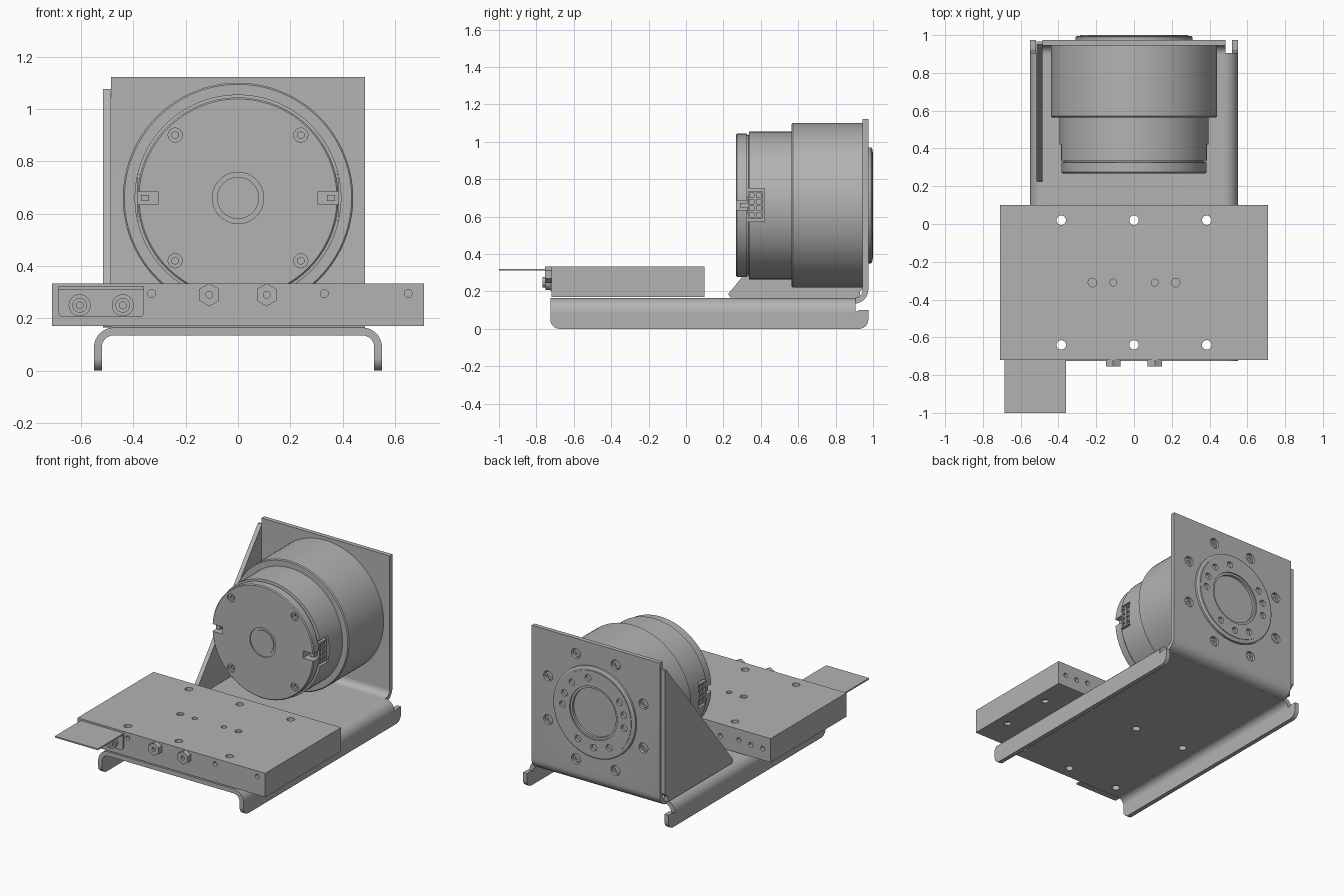
import bpy, bmesh, math
from mathutils import Matrix, Vector

if "Cube" in bpy.data.objects:
    bpy.data.objects.remove(bpy.data.objects["Cube"])

GREY = (0.45, 0.45, 0.45, 1)
grey = bpy.data.materials.new("plain_grey")
grey.use_nodes = True
grey.diffuse_color = GREY
grey.node_tree.nodes["Principled BSDF"].inputs["Base Color"].default_value = GREY

AXIS = {"x": Vector((1, 0, 0)), "y": Vector((0, 1, 0)), "z": Vector((0, 0, 1))}
AZ = 0.66  # height of the motor axis


def finish(name, bm):
    bmesh.ops.recalc_face_normals(bm, faces=bm.faces)
    me = bpy.data.meshes.new(name)
    bm.to_mesh(me)
    bm.free()
    me.materials.append(grey)
    ob = bpy.data.objects.new(name, me)
    bpy.context.collection.objects.link(ob)
    return ob


def add_box(bm, lo, hi):
    lo, hi = Vector(lo), Vector(hi)
    m = Matrix.Translation((lo + hi) / 2) @ Matrix.Diagonal((*(hi - lo), 1))
    bmesh.ops.create_cube(bm, size=1, matrix=m)


def add_cyl(bm, centre, r, depth, axis="y", n=24, r2=None):
    rot = AXIS["z"].rotation_difference(AXIS[axis]).to_matrix().to_4x4()
    bmesh.ops.create_cone(bm, cap_ends=True, segments=n, radius1=r,
                          radius2=r if r2 is None else r2, depth=depth,
                          matrix=Matrix.Translation(centre) @ rot)


def boxes(name, spans):
    bm = bmesh.new()
    for lo, hi in spans:
        add_box(bm, lo, hi)
    return finish(name, bm)


def cyls(name, centres, r, depth, axis="y", n=24):
    bm = bmesh.new()
    for c in centres:
        add_cyl(bm, c, r, depth, axis, n)
    return finish(name, bm)


def prism(name, pts, axis, spans):
    """Extrude a flat outline along x (outline in y, z) or y (outline in x, z)."""
    bm = bmesh.new()
    for lo, hi in spans:
        ends = [[bm.verts.new((t, a, b) if axis == "x" else (a, t, b))
                 for a, b in pts] for t in (lo, hi)]
        bm.faces.new(ends[0])
        bm.faces.new(ends[1][::-1])
        for i in range(len(pts)):
            j = (i + 1) % len(pts)
            bm.faces.new((ends[0][i], ends[0][j], ends[1][j], ends[1][i]))
    return finish(name, bm)


def lathe(name, profile, n=96):
    """Turn (radius, y) points around the motor axis."""
    bm = bmesh.new()
    rings = []
    for r, y in profile:
        k = n if r > 0 else 1
        rings.append([bm.verts.new((r * math.cos(math.tau * i / n), y,
                                    AZ + r * math.sin(math.tau * i / n))) for i in range(k)])
    for a, b in zip(rings, rings[1:]):
        for i in range(n):
            vs = [a[i % len(a)], a[(i + 1) % len(a)], b[(i + 1) % len(b)], b[i % len(b)]]
            bm.faces.new(list(dict.fromkeys(vs)))
    return finish(name, bm)


def arc(cx, cy, r, a0, a1, n=8):
    angles = [math.radians(a0 + (a1 - a0) * i / n) for i in range(n + 1)]
    return [(cx + r * math.cos(a), cy + r * math.sin(a)) for a in angles]


def cut(ob, *cutters):
    for c in cutters:
        c.hide_render = True
        mod = ob.modifiers.new("cut", "BOOLEAN")
        mod.operation, mod.solver, mod.object = "DIFFERENCE", "EXACT", c
        graph = bpy.context.evaluated_depsgraph_get()
        me = bpy.data.meshes.new_from_object(ob.evaluated_get(graph))
        ob.modifiers.clear()
        ob.data = me
        bpy.data.objects.remove(c)


def ring(r, angles, y):
    return [(r * math.cos(math.radians(a)), y, AZ + r * math.sin(math.radians(a)))
            for a in angles]


MOUNTS = [(x, y, 0.2) for x in (-0.385, 0, 0.385) for y in (-0.64, 0.02)]

# Bent sheet base: flat floor with rounded shoulders running into the legs
half = [(0.52, 0.09), (0.55, 0.09)] + arc(0.475, 0.09, 0.075, 0, 90)
inner = arc(0.475, 0.09, 0.045, 90, 0)
outline = half[1:] + [(-x, z) for x, z in half[:0:-1]] + \
    [(-x, z) for x, z in inner[::-1]] + inner
base = prism("base_channel", outline, "y", [(-0.725, 0.905)])
cut(base, cyls("cutter", MOUNTS, 0.025, 0.5, "z"))

# Legs with rounded lower corners and a hooked rear end
leg = arc(-0.675, 0.05, 0.05, 180, 270) + arc(0.925, 0.05, 0.05, 270, 360) + \
    [(0.975, 0.1), (0.925, 0.1), (0.905, 0.09), (-0.725, 0.09)]
prism("legs", leg, "x", [(-0.55, -0.52), (0.52, 0.55)])

# Upright plate, bent up from the floor
upright = [(0.88, 0.135)] + arc(0.9, 0.21, 0.075, 270, 360) + [(0.975, 1.123), (0.945, 1.123)] + \
    arc(0.9, 0.21, 0.045, 360, 270) + [(0.88, 0.165)]
plate = prism("upright_plate", upright, "x", [(-0.485, 0.485)])
EIGHT = [22.5 + 45 * i for i in range(8)]
cut(plate, cyls("cutter", ring(0.39, EIGHT, 0.975), 0.034, 0.04))
heads = cyls("plate_screws", ring(0.39, EIGHT, 0.9575), 0.027, 0.012)
cut(heads, cyls("cutter", ring(0.39, EIGHT, 0.965), 0.014, 0.016, n=6))

# Triangular side gusset folded from the upright
gusset = [(0.225, 0.185), (0.24, 0.165), (0.93, 0.165), (0.93, 0.2), (0.965, 0.23),
          (0.965, 1.077), (0.95, 1.077)]
prism("side_gusset", gusset, "x", [(-0.515, -0.485)])

# Motor body
motor = lathe("motor_body", [
    (0, 0.27), (0.08, 0.27), (0.08, 0.276), (0.098, 0.276), (0.098, 0.268),
    (0.378, 0.268), (0.384, 0.274), (0.384, 0.325), (0.376, 0.327), (0.376, 0.335),
    (0.395, 0.337), (0.395, 0.565), (0.434, 0.565), (0.44, 0.571), (0.44, 0.945), (0, 0.945)])
FOUR = [(x, 0.268, AZ + z) for x in (-0.24, 0.24) for z in (-0.24, 0.24)]
cut(motor,
    cyls("cutter", FOUR, 0.027, 0.024),
    cyls("cutter", FOUR, 0.014, 0.05, n=6),
    boxes("cutter", [((s * 0.355 - 0.05, 0.25, 0.635), (s * 0.355 + 0.05, 0.33, 0.685))
                     for s in (-1, 1)]),
    boxes("cutter", [((s * 0.39 - 0.025, 0.329, 0.575), (s * 0.39 + 0.025, 0.42, 0.75))
                     for s in (-1, 1)]))

# Side sockets with two columns of pin openings, and the latch in each notch
sockets = boxes("side_sockets", [((s * 0.37 - 0.015, 0.331, 0.59), (s * 0.37 + 0.015, 0.41, 0.735))
                                 for s in (-1, 1)])
cut(sockets, boxes("cutter", [
    ((s * 0.385 - 0.012, y - 0.012, z - 0.012), (s * 0.385 + 0.012, y + 0.012, z + 0.012))
    for s in (-1, 1) for y in (0.352, 0.39) for z in (0.611, 0.645, 0.679, 0.713)]))
boxes("socket_latches", [((s * 0.355 - 0.015, 0.29, 0.648), (s * 0.355 + 0.015, 0.332, 0.672))
                         for s in (-1, 1)])

# Output flange behind the upright
flange = lathe("output_flange", [
    (0, 0.975), (0.165, 0.975), (0.165, 0.992), (0.18, 0.992), (0.18, 1.0), (0.285, 1.0),
    (0.285, 0.996), (0.3, 0.996), (0.31, 0.99), (0.31, 0.965), (0, 0.965)])
BOLTS = [c + d for c in (90, 180, 270) for d in (-30, 0, 30)]
BOLTS = [-90, -60, -120, 80, 46, 147, 168, 190, 0, 20]
cut(flange, cyls("cutter", ring(0.235, BOLTS, 1.0), 0.022, 0.04))

# Controller box with mounting, top, front, rear and underside holes
box = boxes("controller_box", [((-0.71, -0.72, 0.17), (0.71, 0.1, 0.333))])
rear = [(s * x, 0.1, z) for s in (-1, 1)
        for x, z in ((0.33, 0.25), (0.47, 0.26), (0.56, 0.25), (0.65, 0.25))]
cut(box,
    cyls("cutter", MOUNTS, 0.025, 0.5, "z"),
    cyls("cutter", [(x, -0.31, 0.333) for x in (-0.22, 0.22)], 0.023, 0.03, "z"),
    cyls("cutter", [(x, -0.31, 0.333) for x in (-0.11, 0.11)], 0.018, 0.03, "z"),
    cyls("cutter", [(x, -0.72, 0.295) for x in (-0.33, 0.33, 0.65)], 0.015, 0.05),
    cyls("cutter", rear, 0.016, 0.05),
    cyls("cutter", [(x, y, 0.17) for x in (-0.63, 0.63) for y in (-0.5, -0.13)],
         0.022, 0.04, "z"))

# Hexagonal front sockets
SOCKETS = [(x, -0.735, 0.29) for x in (-0.11, 0.11)]
hexes = cyls("hex_sockets", SOCKETS, 0.044, 0.04, n=6)
cut(hexes, cyls("cutter", [(x, -0.755, z) for x, y, z in SOCKETS], 0.013, 0.03))
cyls("socket_collars", [(x, -0.745, z) for x, y, z in SOCKETS], 0.03, 0.03).data.clear_geometry()

# Terminal panel, its flat cover and two screws
panel = arc(-0.67, 0.22, 0.015, 180, 270, 4) + arc(-0.375, 0.22, 0.015, 270, 360, 4) + \
    [(-0.36, 0.32), (-0.685, 0.32)]
prism("terminal_panel", panel, "y", [(-0.728, -0.715)])
boxes("terminal_cover", [((-0.685, -1.0, 0.311), (-0.36, -0.72, 0.321))])
TERMS = [(x, -0.74, 0.25) for x in (-0.605, -0.44)]
cyls("terminal_washers", TERMS, 0.042, 0.024)
screws = cyls("terminal_screws", [(x, -0.755, z) for x, y, z in TERMS], 0.028, 0.025)
cut(screws, cyls("cutter", [(x, -0.767, z) for x, y, z in TERMS], 0.014, 0.02, n=6))

# Smooth the turned parts and keep the edges sharp
for ob in bpy.context.scene.objects:
    ob.select_set(ob.type == "MESH")
bpy.context.view_layer.objects.active = motor
bpy.ops.object.shade_smooth_by_angle(angle=math.radians(25))
